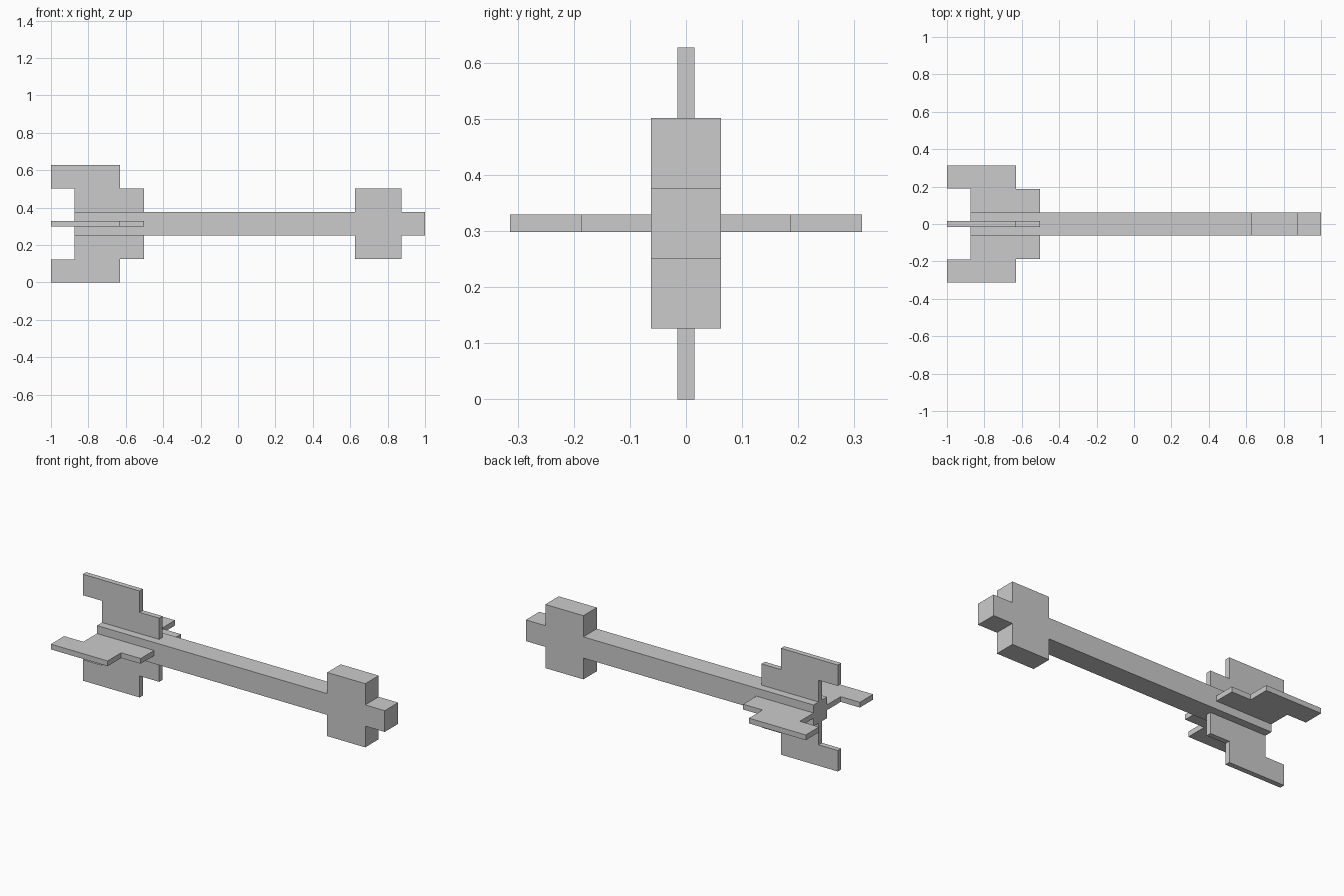
import bpy, bmesh
from math import pi
from mathutils import Matrix

if "Cube" in bpy.data.objects:
    bpy.data.objects.remove(bpy.data.objects["Cube"])

CZ = 0.3135   # height of the arrow axis
R = 0.0625    # half thickness of the shaft


def plate(name, profile, thickness, turn=0.0):
    """Extrude an (x, z) outline evenly along y, then turn it about the x axis."""
    bm = bmesh.new()
    face = bm.faces.new([bm.verts.new((x, -thickness / 2, z)) for x, z in profile])
    out = bmesh.ops.extrude_face_region(bm, geom=[face])
    verts = [v for v in out["geom"] if isinstance(v, bmesh.types.BMVert)]
    bmesh.ops.translate(bm, verts=verts, vec=(0, thickness, 0))
    bmesh.ops.recalc_face_normals(bm, faces=bm.faces)
    bm.transform(Matrix.Translation((0, 0, CZ)) @ Matrix.Rotation(turn, 4, 'X'))
    mesh = bpy.data.meshes.new(name)
    bm.to_mesh(mesh)
    bm.free()
    obj = bpy.data.objects.new(name, mesh)
    bpy.context.collection.objects.link(obj)
    return obj


# Shaft with blocky head and tip, outlined along the top and mirrored below
upper = [(-0.875, R), (0.625, R), (0.625, 0.1875), (0.873, 0.1875), (0.873, R), (1.0, R)]
plate("shaft_and_head", upper + [(x, -z) for x, z in reversed(upper)], 2 * R)

# Four stepped tail fins around the shaft
fin = [(-0.875, R), (-0.503, R), (-0.503, 0.1875), (-0.63, 0.1875),
       (-0.63, CZ), (-1.0, CZ), (-1.0, 0.19), (-0.875, 0.19)]
for i, side in enumerate(("top", "front", "bottom", "back")):
    plate(f"tail_fin_{side}", fin, 0.031, i * pi / 2)
